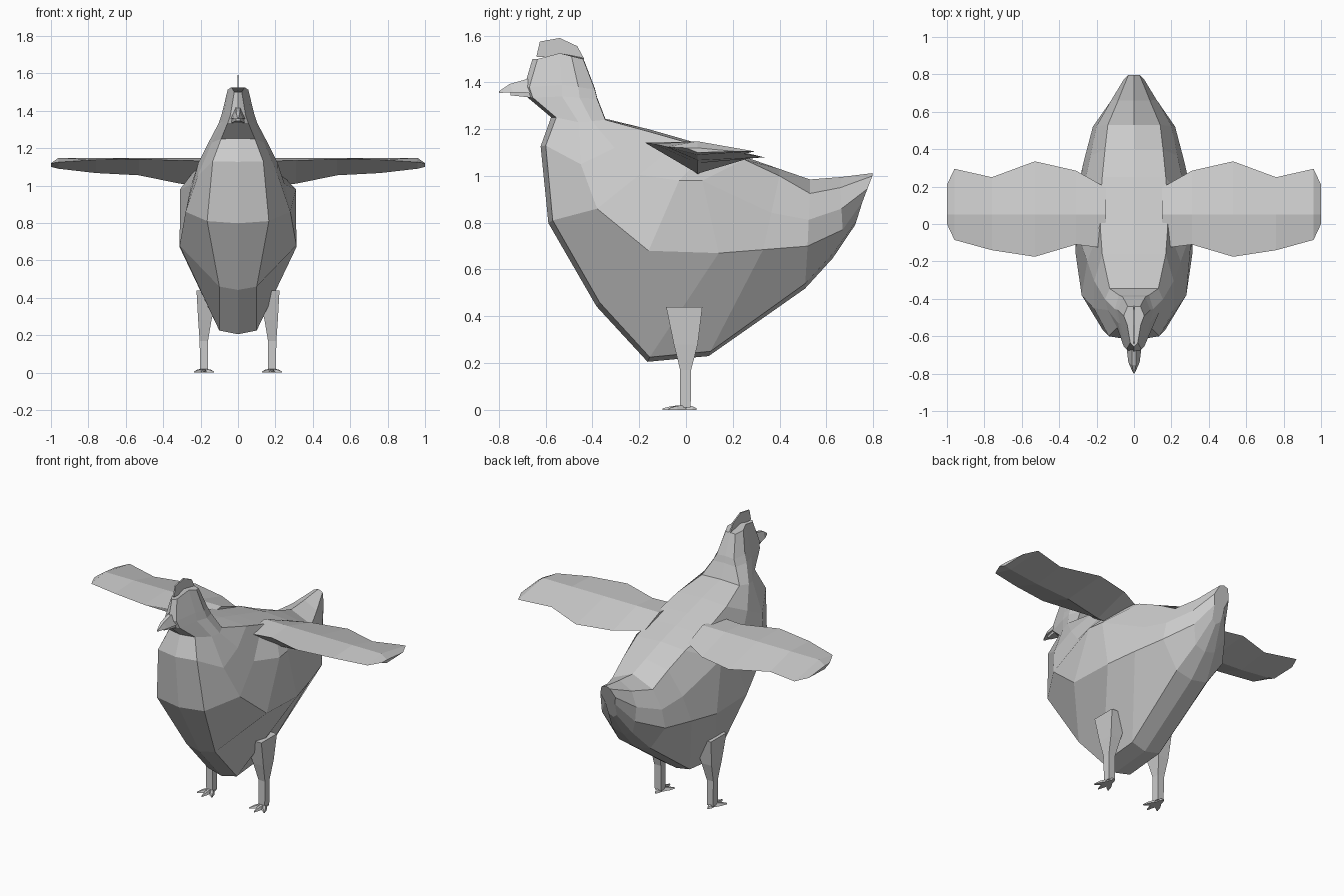
import bpy, bmesh, math
from mathutils import Vector


def loft(name, rings):
    """Skin a list of equal-length closed rings and cap both ends."""
    bm = bmesh.new()
    vs = [[bm.verts.new(p) for p in r] for r in rings]
    n = len(rings[0])
    for a, b in zip(vs, vs[1:]):
        for i in range(n):
            j = (i + 1) % n
            bm.faces.new((a[i], a[j], b[j], b[i]))
    bm.faces.new(vs[0])
    bm.faces.new(vs[-1])
    bmesh.ops.recalc_face_normals(bm, faces=bm.faces)
    me = bpy.data.meshes.new(name)
    bm.to_mesh(me)
    bm.free()
    ob = bpy.data.objects.new(name, me)
    bpy.context.collection.objects.link(ob)
    return ob


def body_ring(front, side, top, rise, shoulder=None):
    """Ten-sided symmetric section; each point is (half width, y, z)."""
    f, s, t = Vector(front), Vector(side), Vector(top)
    sh = Vector(shoulder) if shoulder else (s + t) / 2 + Vector((0.02, 0, 0))
    out = f - t
    out.x = 0
    fc = Vector((0, f.y, f.z)) + out.normalized() * 0.022
    tc = Vector((0, t.y, t.z + rise))
    half = [f, s, sh, t]
    return [fc] + half + [tc] + [Vector((-p.x, p.y, p.z)) for p in reversed(half)]


# Head, neck, body and tail: breast/belly strip, side crease, back strip
loft("body", [
    body_ring((.02, -.635, 1.50), (.036, -.54, 1.525), (.034, -.44, 1.50), .005),
    body_ring((.04, -.67, 1.38), (.075, -.53, 1.39), (.06, -.39, 1.37), .005),
    body_ring((.055, -.655, 1.335), (.085, -.53, 1.34), (.08, -.38, 1.33), .005),
    body_ring((.09, -.555, 1.25), (.14, -.46, 1.23), (.13, -.345, 1.24), .005),
    body_ring((.135, -.60, 1.13), (.215, -.45, 1.05), (.17, -.16, 1.19), .01),
    body_ring((.165, -.57, .81), (.28, -.38, .86), (.18, -.02, 1.15), .01),
    body_ring((.10, -.37, .46), (.312, -.16, .68), (.18, .10, 1.115), .01, (.31, -.03, .98)),
    body_ring((.10, -.155, .225), (.312, .14, .67), (.17, .25, 1.07), .012, (.295, .07, .98)),
    body_ring((.10, .105, .25), (.27, .33, .685), (.155, .40, 1.0), .03),
    body_ring((.11, .51, .54), (.22, .52, .70), (.14, .53, .925), .06),
    body_ring((.07, .63, .67), (.115, .67, .77), (.085, .66, .95), .045),
    body_ring((.03, .73, .81), (.035, .755, .89), (.03, .797, 1.0), .012),
])

# Comb: thin plate along the top of the head
comb = [(-.64, 1.51), (-.625, 1.575), (-.54, 1.59), (-.465, 1.555), (-.435, 1.50)]
loft("comb", [[(x, y, z) for y, z in comb] for x in (-.004, .004)])

# Beak: upper and lower wedges
loft("upper_beak", [
    [(-.04, -.66, 1.355), (.04, -.66, 1.355), (.012, -.66, 1.42), (-.012, -.66, 1.42)],
    [(-.03, -.74, 1.358), (.03, -.74, 1.358), (.01, -.755, 1.393), (-.01, -.755, 1.393)],
    [(-.003, -.8, 1.355), (.003, -.8, 1.355), (.003, -.8, 1.362), (-.003, -.8, 1.362)],
])
loft("lower_beak", [
    [(-.035, -.66, 1.335), (.035, -.66, 1.335), (.035, -.66, 1.357), (-.035, -.66, 1.357)],
    [(-.012, -.75, 1.345), (.012, -.75, 1.345), (.012, -.75, 1.357), (-.012, -.75, 1.357)],
])

# Wing sections: x, leading y, trailing y, leading z, trailing z, underside z
wing = [
    (.15, -.13, .195, 1.13, 1.09, 1.00),
    (.31, -.11, .285, 1.135, 1.08, 1.01),
    (.53, -.175, .335, 1.142, 1.08, 1.055),
    (.76, -.14, .25, 1.138, 1.095, 1.067),
    (.96, -.085, .295, 1.125, 1.105, 1.09),
    (1.0, 0, .21, 1.12, 1.105, 1.10),
]

for side, s in (("left", -1), ("right", 1)):
    loft(side + "_wing", [
        [(s * x, a, za), (s * x, .05, max(1.148 - .03 * (x > .98), za)),
         (s * x, b, zb), (s * x, .05, zu)]
        for x, a, b, za, zb, zu in wing])

    # Leg: thigh tapering to a straight shank (x in, x out, y front, y back, z)
    leg = [(.10, .222, -.085, .07, .44), (.142, .213, -.052, .05, .28),
           (.16, .205, -.025, .022, .17), (.16, .203, -.025, .02, .01)]
    loft(side + "_leg", [
        [(s * a, f, z), (s * b, f, z), (s * b, k, z), (s * a, k, z)]
        for a, b, f, k, z in leg])

    # Toes: three splayed forward, one short behind
    for i, (ang, length) in enumerate(((-35, .09), (0, .10), (35, .09), (180, .045))):
        d = Vector((math.sin(math.radians(ang)), -math.cos(math.radians(ang)), 0))
        n = Vector((-d.y, d.x, 0))
        c = Vector((s * .182, 0, 0))
        rings = []
        for t, w, h in ((-.01, .018, .022), (length * .6, .014, .016), (length, .003, .006)):
            m = c + d * t
            up = Vector((0, 0, h))
            rings.append([m - n * w, m + n * w, m + n * w * .5 + up, m - n * w * .5 + up])
        loft(f"{side}_toe_{i + 1}", rings)
